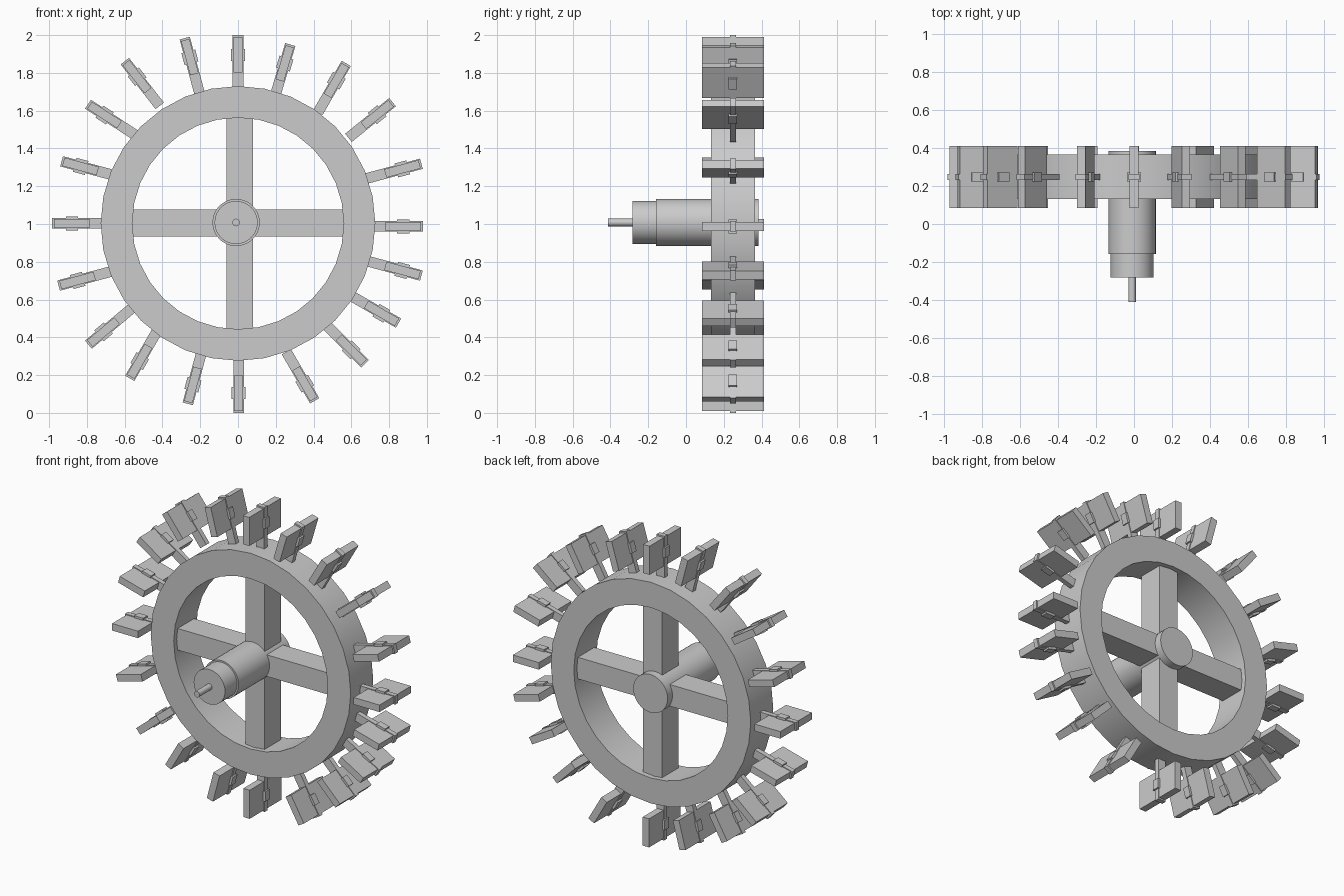
import bpy, bmesh
from math import radians, cos, sin, pi
from mathutils import Matrix, Vector

if "Cube" in bpy.data.objects:
    bpy.data.objects.remove(bpy.data.objects["Cube"])


def finish(name, bm, smooth=False):
    bmesh.ops.recalc_face_normals(bm, faces=bm.faces)
    me = bpy.data.meshes.new(name)
    bm.to_mesh(me)
    bm.free()
    ob = bpy.data.objects.new(name, me)
    bpy.context.collection.objects.link(ob)
    if smooth:
        bpy.ops.object.select_all(action='DESELECT')
        bpy.context.view_layer.objects.active = ob
        ob.select_set(True)
        bpy.ops.object.shade_smooth_by_angle(angle=radians(30))
    return ob


def lathe_y(name, cx, cz, profile, sides, closed):
    """Spin (radius, y) points around a y-directed axis."""
    bm = bmesh.new()
    rings = []
    for r, y in profile:
        rings.append([bm.verts.new((cx + r * cos(2 * pi * i / sides), y,
                                    cz + r * sin(2 * pi * i / sides))) for i in range(sides)])
    pairs = list(zip(rings, rings[1:]))
    if closed:
        pairs.append((rings[-1], rings[0]))
    else:
        bm.faces.new(rings[0])
        bm.faces.new(rings[-1])
    for a, b in pairs:
        for i in range(sides):
            j = (i + 1) % sides
            bm.faces.new((a[i], a[j], b[j], b[i]))
    return finish(name, bm, True)


def box(name, centre, size, angle=0.0):
    """Box whose local x axis is turned by angle in the xz plane."""
    bm = bmesh.new()
    m = (Matrix.Translation(centre) @ Matrix.Rotation(-angle, 4, 'Y')
         @ Matrix.Diagonal((*size, 1)))
    bmesh.ops.create_cube(bm, size=1, matrix=m)
    return finish(name, bm)


YC = 0.248

# Wheel rim
lathe_y("rim", 0.0, 1.003, [(0.727, 0.132), (0.727, 0.366), (0.56, 0.366), (0.56, 0.132)], 32, True)

# Crossed spokes
box("spoke_vertical", (0.01, YC, 1.003), (0.14, 0.17, 1.14))
box("spoke_horizontal", (0.0, YC, 1.005), (1.14, 0.17, 0.142))

# Stepped hub with thin axle
lathe_y("hub", -0.01, 1.008,
        [(0.02, -0.412), (0.02, -0.283), (0.114, -0.283), (0.114, -0.158),
         (0.125, -0.158), (0.125, 0.384)], 40, False)

# Paddles: tip x, tip z, direction in degrees (hand-set, slightly irregular)
paddles = [
    (0.0, 2.0, 90), (0.277, 1.95, 73.5), (0.573, 1.85, 60), (0.818, 1.645, 39),
    (0.971, 1.319, 15), (0.98, 0.987, 0), (0.971, 0.727, -15), (0.85, 0.475, -30),
    (0.673, 0.26, -45), (0.406, 0.064, -60), (0.003, 0.0, -90), (-0.266, 0.048, -105),
    (-0.573, 0.183, -120), (-0.792, 0.361, -140), (-0.95, 0.674, -165), (-0.984, 1.003, 180),
    (-0.934, 1.332, 165), (-0.794, 1.634, 147), (-0.599, 1.862, 128), (-0.282, 1.984, 105)]

for k, (x, z, deg) in enumerate(paddles, 1):
    a = radians(deg)
    tip, d = Vector((x, YC, z)), Vector((cos(a), 0, sin(a)))
    box(f"paddle_stem_{k}", tip - d * 0.15, (0.30, 0.032, 0.056), a)
    box(f"paddle_blade_{k}", tip - d * 0.104, (0.188, 0.328, 0.046), a)
    box(f"paddle_clip_{k}", tip - d * 0.105, (0.065, 0.046, 0.076), a)
